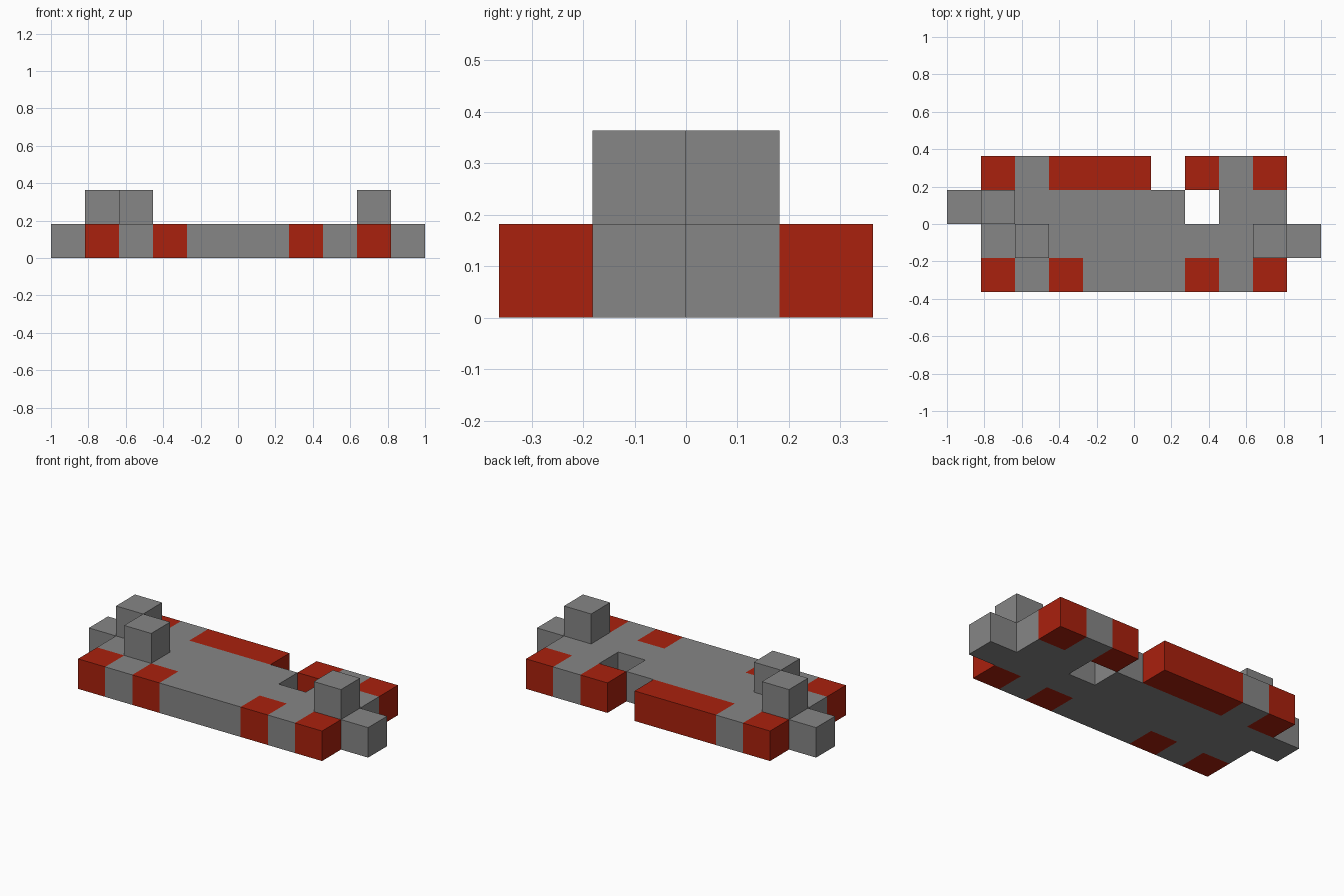
import bpy
import bmesh
from mathutils import Vector

default = bpy.data.objects.get("Cube")
if default:
    bpy.data.objects.remove(default, do_unlink=True)

CELL = 2 / 11
# Plan of the deck, back row first: R red, G grey, dot empty
PLAN = [
    ".RGRRR.RGR.",
    "GGGGGGG.GG.",
    ".GGGGGGGGGG",
    ".RGRGGGRGR.",
]


def make_material(name, colour):
    mat = bpy.data.materials.new(name)
    mat.use_nodes = True
    mat.diffuse_color = colour
    mat.node_tree.nodes["Principled BSDF"].inputs["Base Color"].default_value = colour
    return mat


def make_object(name, bm, materials):
    mesh = bpy.data.meshes.new(name)
    bm.to_mesh(mesh)
    bm.free()
    for mat in materials:
        mesh.materials.append(mat)
    obj = bpy.data.objects.new(name, mesh)
    bpy.context.collection.objects.link(obj)
    return obj


def cell_at(point):
    col = int((point.x + 1) / CELL)
    row = int((2 * CELL - point.y) / CELL)
    return PLAN[row][col]


grey = make_material("stone grey", (0.24, 0.24, 0.24, 1))
red = make_material("brick red", (0.40, 0.015, 0.004, 1))

# Deck: grid cut to the plan, then extruded into a slab
bm = bmesh.new()
bmesh.ops.create_grid(bm, x_segments=11, y_segments=4, size=1)
bmesh.ops.scale(bm, vec=(1, 4 / 11, 1), verts=bm.verts)
empty = [f for f in bm.faces if cell_at(f.calc_center_median()) == "."]
bmesh.ops.delete(bm, geom=empty, context="FACES")
result = bmesh.ops.extrude_face_region(bm, geom=bm.faces[:], use_keep_orig=True)
top = [v for v in result["geom"] if isinstance(v, bmesh.types.BMVert)]
bmesh.ops.translate(bm, vec=(0, 0, CELL), verts=top)
bmesh.ops.recalc_face_normals(bm, faces=bm.faces[:])
bm.normal_update()

# Each face takes the colour of the cell just behind it
for face in bm.faces:
    inside = face.calc_center_median() - face.normal * CELL / 2
    face.material_index = int(cell_at(inside) == "R")
make_object("deck", bm, [grey, red])

# Raised blocks standing on the deck: column and row in the plan
for name, col, row in [("right_rear_block", 1, 1),
                       ("right_front_block", 2, 2),
                       ("left_block", 9, 2)]:
    bm = bmesh.new()
    bmesh.ops.create_cube(bm, size=CELL)
    block = make_object(name, bm, [grey])
    block.location = Vector((col - 5, 1.5 - row, 1.5)) * CELL
